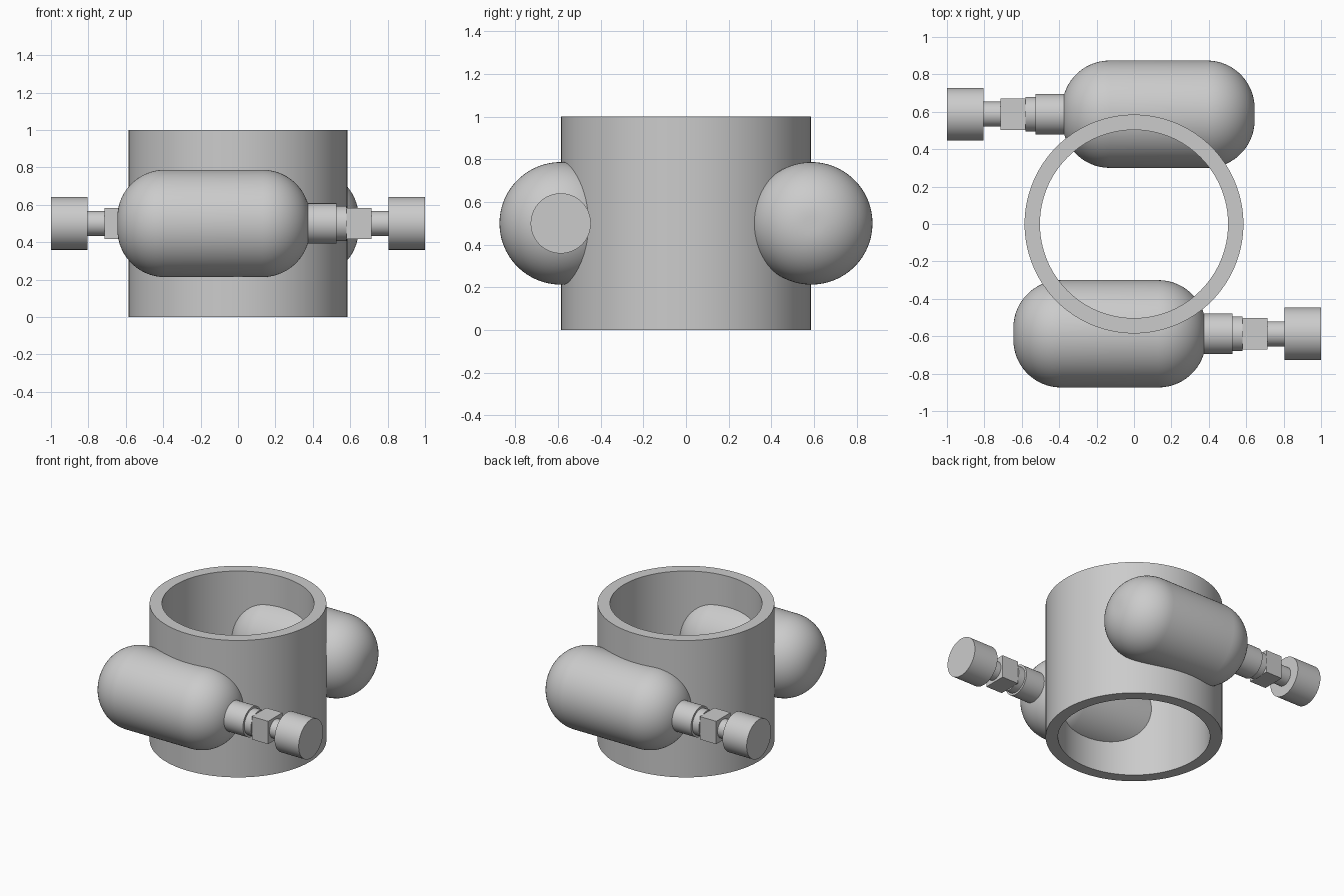
import bpy, bmesh, math
from mathutils import Matrix, Vector

cube = bpy.data.objects.get("Cube")
if cube:
    bpy.data.objects.remove(cube, do_unlink=True)

GREY = (0.6, 0.6, 0.6, 1)
mat = bpy.data.materials.new("plain grey")
mat.use_nodes = True
mat.diffuse_color = GREY
mat.node_tree.nodes["Principled BSDF"].inputs["Base Color"].default_value = GREY

AXIS_Y, AXIS_Z = -0.587, 0.5


def finish(name, bm, matrix):
    bmesh.ops.remove_doubles(bm, verts=bm.verts, dist=1e-5)
    bmesh.ops.recalc_face_normals(bm, faces=bm.faces)
    mesh = bpy.data.meshes.new(name)
    bm.to_mesh(mesh)
    bm.free()
    mesh.materials.append(mat)
    obj = bpy.data.objects.new(name, mesh)
    bpy.context.collection.objects.link(obj)
    obj.matrix_world = matrix
    bpy.ops.object.select_all(action='DESELECT')
    obj.select_set(True)
    bpy.context.view_layer.objects.active = obj
    bpy.ops.object.shade_smooth_by_angle(angle=math.radians(30))
    return obj


def lathe(name, profile, matrix, closed=False, steps=96):
    """Spin (radius, height) points around local z."""
    bm = bmesh.new()
    verts = [bm.verts.new((r, 0, h)) for r, h in profile]
    edges = [bm.edges.new(pair) for pair in zip(verts, verts[1:])]
    if closed:
        edges.append(bm.edges.new((verts[-1], verts[0])))
    bmesh.ops.spin(bm, geom=verts + edges, cent=(0, 0, 0), axis=(0, 0, 1),
                   angle=math.tau, steps=steps, use_duplicate=False)
    return finish(name, bm, matrix)


def rod(name, radius, start, end, matrix):
    lathe(name, [(0, start), (radius, start), (radius, end), (0, end)], matrix, steps=64)


# Open pipe
lathe("pipe", [(0.503, 0), (0.585, 0), (0.585, 1), (0.503, 1)], Matrix(), closed=True, steps=128)

# Rounded tank outline along its axis
TANK_R, FILLET, TANK_START, TANK_END = 0.287, 0.255, -0.645, 0.385
flat = TANK_R - FILLET
arc = [math.radians(a) for a in range(0, 91, 6)]
tank = [(0, TANK_START)]
tank += [(flat + FILLET * math.sin(a), TANK_START + FILLET * (1 - math.cos(a))) for a in arc]
tank += [(flat + FILLET * math.cos(a), TANK_END - FILLET * (1 - math.sin(a))) for a in arc]
tank += [(0, TANK_END)]

# Tank and valve on the front, and the same turned half way round on the back
for side, turn in (("front", 0), ("back", math.pi)):
    matrix = (Matrix.Rotation(turn, 4, 'Z')
              @ Matrix.Translation((0, AXIS_Y, AXIS_Z))
              @ Matrix.Rotation(math.pi / 2, 4, 'Y'))
    lathe(side + "_tank", tank, matrix)
    rod(side + "_neck", 0.108, 0.36, 0.527, matrix)
    rod(side + "_collar", 0.093, 0.52, 0.58, matrix)
    rod(side + "_stem", 0.067, 0.57, 0.82, matrix)
    rod(side + "_knob", 0.141, 0.805, 1.0, matrix)

    # Square valve block
    bm = bmesh.new()
    bmesh.ops.create_cube(bm, size=1)
    bmesh.ops.scale(bm, vec=(0.167, 0.167, 0.132), verts=bm.verts)
    bmesh.ops.translate(bm, vec=Vector((0, 0, 0.647)), verts=bm.verts)
    finish(side + "_valve_block", bm, matrix)
